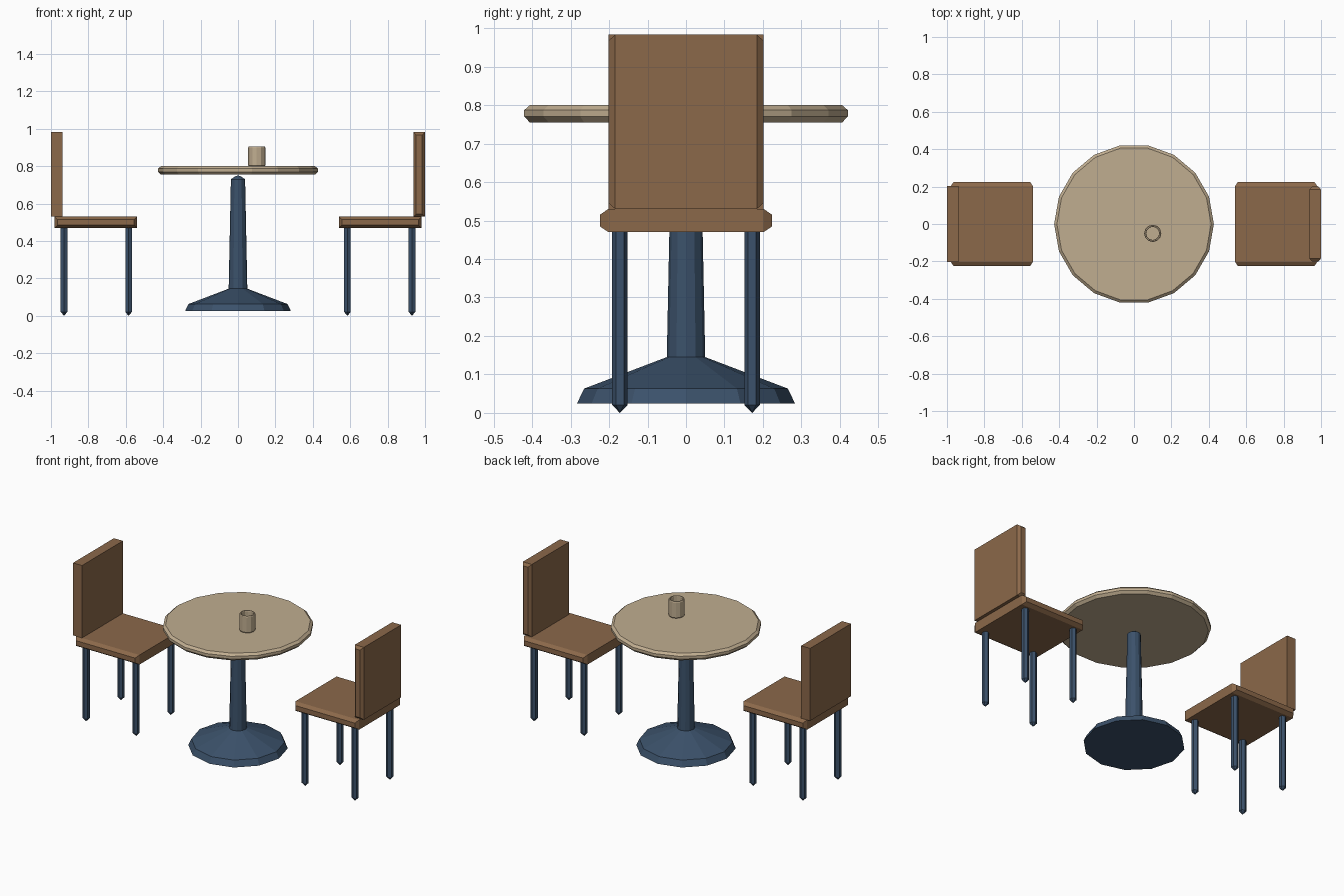
import bpy, bmesh, math
from mathutils import Matrix

old = bpy.data.objects.get("Cube")
if old:
    bpy.data.objects.remove(old, do_unlink=True)


def material(name, rgb):
    m = bpy.data.materials.new(name)
    m.use_nodes = True
    m.diffuse_color = (*rgb, 1)
    m.node_tree.nodes["Principled BSDF"].inputs["Base Color"].default_value = (*rgb, 1)
    return m


wood = material("brown wood", (0.26, 0.14, 0.068))
cream = material("pale cream", (0.53, 0.42, 0.28))
navy = material("dark blue metal", (0.044, 0.083, 0.145))


def finish(name, bm, mat):
    bmesh.ops.recalc_face_normals(bm, faces=bm.faces)
    mesh = bpy.data.meshes.new(name)
    bm.to_mesh(mesh)
    bm.free()
    mesh.materials.append(mat)
    ob = bpy.data.objects.new(name, mesh)
    bpy.context.collection.objects.link(ob)
    return ob


def turned(name, profile, sides, mat, at=(0, 0), turn=0):
    """Faceted solid of revolution; profile is (radius, height) from bottom to top."""
    bm = bmesh.new()
    rings = []
    for r, z in profile:
        if r == 0:
            rings.append([bm.verts.new((*at, z))])
            continue
        angles = [turn + math.tau * i / sides for i in range(sides)]
        rings.append([bm.verts.new((at[0] + r * math.cos(a), at[1] + r * math.sin(a), z))
                      for a in angles])
    for low, high in zip(rings, rings[1:]):
        for i in range(sides):
            j = (i + 1) % sides
            if len(low) == 1:
                bm.faces.new((low[0], high[j], high[i]))
            elif len(high) == 1:
                bm.faces.new((low[i], low[j], high[0]))
            else:
                bm.faces.new((low[i], low[j], high[j], high[i]))
    for ring in (rings[0], rings[-1]):
        if len(ring) > 1:
            bm.faces.new(ring)
    return finish(name, bm, mat)


def slab(name, xs, half_y, zs, mat, bulge=0, inset=0.015):
    """Box whose two y ends may swell out into smaller flat faces."""
    size = (xs[1] - xs[0], 2 * half_y, zs[1] - zs[0])
    centre = ((xs[0] + xs[1]) / 2, 0, (zs[0] + zs[1]) / 2)
    bm = bmesh.new()
    bmesh.ops.create_cube(bm, size=1, matrix=Matrix.Translation(centre) @ Matrix.Diagonal((*size, 1)))
    if bulge:
        ends = [f for f in bm.faces if abs(f.normal.y) > 0.9]
        for f in ends:
            out = math.copysign(bulge, f.normal.y)
            bmesh.ops.inset_region(bm, faces=[f], thickness=inset, use_even_offset=True)
            for v in f.verts:
                v.co.y += out
    return finish(name, bm, mat)


# Table
turned("table_top", [(0.412, 0.755), (0.427, 0.77), (0.427, 0.787), (0.412, 0.80)], 18, cream)
turned("table_column", [(0.05, 0.14), (0.038, 0.73), (0.012, 0.748), (0, 0.75)], 12, navy)
turned("table_base", [(0.283, 0.025), (0.265, 0.063), (0.05, 0.145)], 12, navy)

# Cup with a hollow inside
turned("cup", [(0.042, 0.80), (0.046, 0.805), (0.046, 0.90), (0.043, 0.905),
               (0.037, 0.905), (0.035, 0.90), (0.035, 0.815)], 12, cream, at=(0.1, -0.05))

# Two chairs facing the table
for side, word in ((-1, "right"), (1, "left")):
    slab(f"{word}_chair_seat", sorted((side * 0.54, side * 0.98)), 0.202, (0.47, 0.53), wood, 0.022)
    if side > 0:
        slab(f"{word}_chair_back", (0.938, 1.0), 0.184, (0.53, 0.983), wood, 0.017)
    else:
        slab(f"{word}_chair_back", (-1.0, -0.938), 0.202, (0.53, 0.983), wood)
    for x, end in ((0.585, "front"), (0.93, "back")):
        for y, hand in ((-0.172, "a"), (0.172, "b")):
            turned(f"{word}_chair_{end}_leg_{hand}", [(0, 0), (0.0205, 0.021), (0.0205, 0.472)],
                   6, navy, at=(side * x, y), turn=math.pi / 2)
